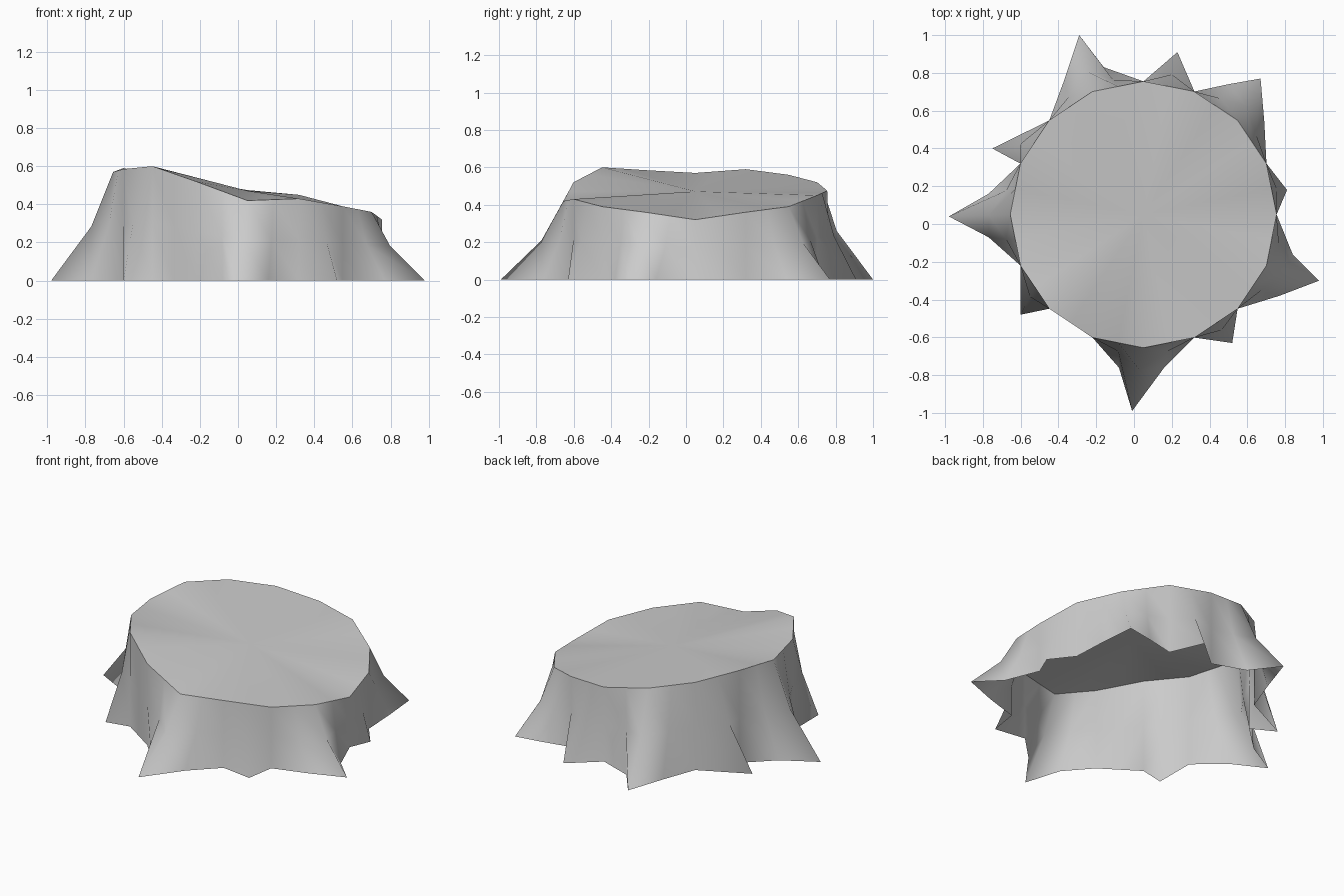
import bpy
import bmesh
import math
from mathutils import Vector

default_cube = bpy.data.objects.get("Cube")
if default_cube:
    bpy.data.objects.remove(default_cube, do_unlink=True)

SIDES = 16
CENTRE = Vector((0.05, 0.05, 0))
RADIUS = 0.705
FLARE = 0.35  # share of the root spread reached at half height

# Height of the slanted cut at each corner, counter-clockwise from +x
cut_heights = [.32, .36, .39, .45, .475, .52, .56, .59,
               .57, .585, .60, .52, .42, .43, .39, .36]

# Ground points of the roots, by half-step around the trunk
large_roots = {4: (.67, .77), 10: (-.29, 1), 16: (-.98, .04),
               24: (-.01, -.99), 30: (.98, -.30)}
small_roots = {1: (.81, .18), 7: (.23, .91), 13: (-.75, .40),
               19: (-.60, -.48), 27: (.52, -.63)}
root_shoulders = {3: (.69, .54), 5: (.50, .74), 9: (-.16, .83),
                  11: (-.37, .76), 15: (-.77, .16), 17: (-.77, -.07),
                  23: (-.08, -.76), 25: (.16, -.76),
                  29: (.77, -.38), 31: (.84, -.16)}
roots = {**large_roots, **small_roots, **root_shoulders}


def corner(k):
    """Corner of the cut face."""
    k %= SIDES
    angle = math.tau * k / SIDES
    offset = Vector((math.cos(angle), math.sin(angle), 0)) * RADIUS
    return CENTRE + offset + Vector((0, 0, cut_heights[k]))


def rim_point(i):
    """Corner or edge midpoint of the cut face."""
    k = i // 2
    return corner(k) if i % 2 == 0 else (corner(k) + corner(k + 1)) / 2


def wall_column(i):
    """Top, middle and ground points of one column of the bark."""
    top = rim_point(i)
    foot = Vector((top.x, top.y, 0))
    ground = Vector((*roots[i], 0)) if i in roots else foot
    middle = foot.lerp(ground, FLARE)
    middle.z = top.z / 2
    return top, middle, ground


wood = bpy.data.materials.new("grey_wood")
wood.use_nodes = True
colour = (0.6, 0.6, 0.6, 1)
wood.diffuse_color = colour
wood.node_tree.nodes["Principled BSDF"].inputs["Base Color"].default_value = colour

# Flared bark wall, open underneath
bm = bmesh.new()
columns = [[bm.verts.new(p) for p in wall_column(i)] for i in range(2 * SIDES)]
for i, here in enumerate(columns):
    after = columns[(i + 1) % len(columns)]
    for level in range(2):
        bm.faces.new((here[level], here[level + 1],
                      after[level + 1], after[level]))

# Slanted cut face as a fan
hub = bm.verts.new(CENTRE + Vector((0, 0, sum(cut_heights) / SIDES)))
for i, here in enumerate(columns):
    after = columns[(i + 1) % len(columns)]
    bm.faces.new((hub, here[0], after[0]))
    bm.edges.get((here[0], after[0])).smooth = False

for face in bm.faces:
    face.smooth = True
bm.normal_update()

mesh = bpy.data.meshes.new("tree_stump")
bm.to_mesh(mesh)
bm.free()
mesh.materials.append(wood)
stump = bpy.data.objects.new("tree_stump", mesh)
bpy.context.collection.objects.link(stump)
